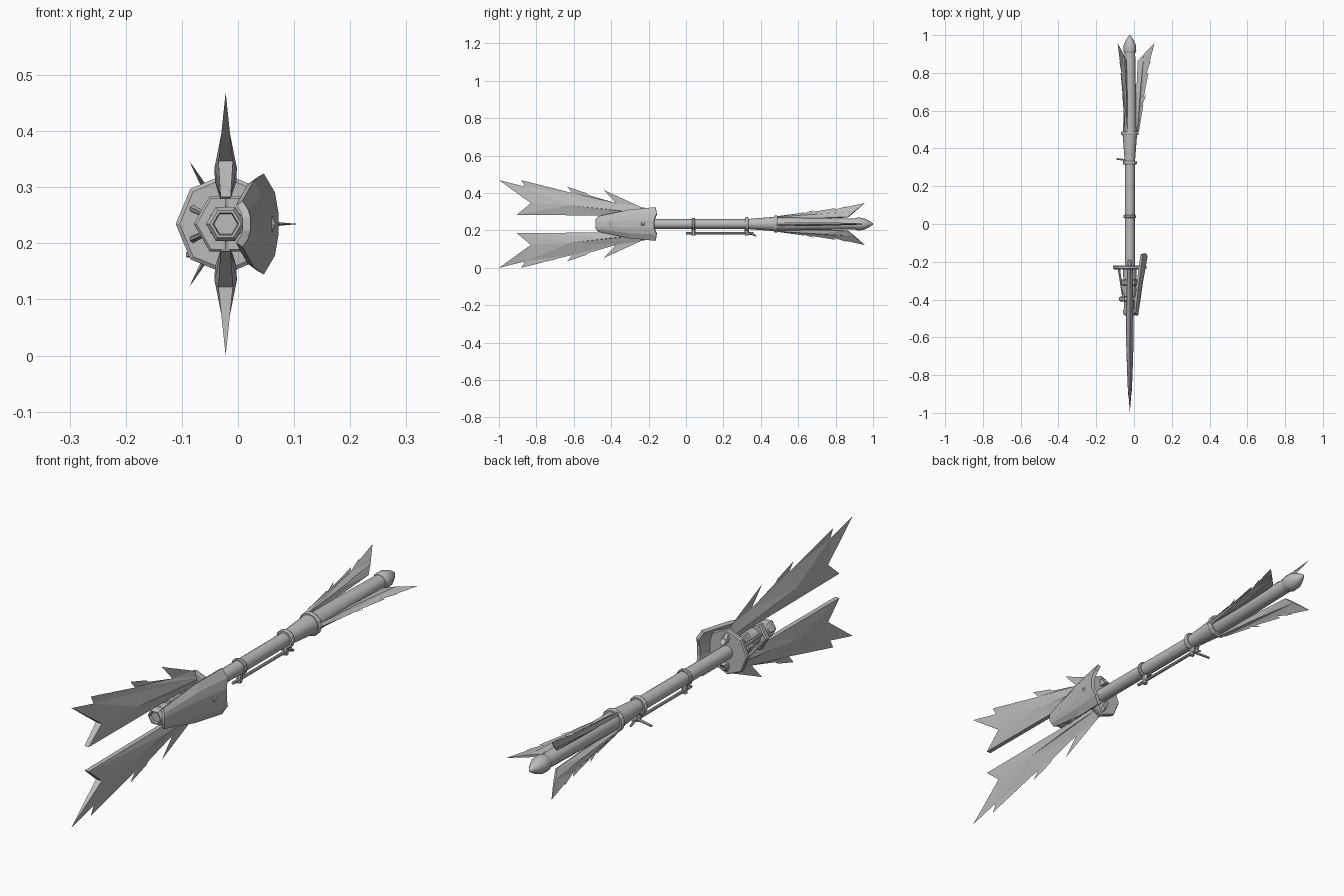
import bpy, bmesh, math
from mathutils import Vector, Matrix

if "Cube" in bpy.data.objects:
    bpy.data.objects.remove(bpy.data.objects["Cube"])

AX, AZ = -0.022, 0.2345          # staff axis
AXIS = Matrix.Translation((AX, 0, AZ))

grey = bpy.data.materials.new("grey metal")
grey.diffuse_color = (0.5, 0.5, 0.5, 1)
grey.use_nodes = True
grey.node_tree.nodes["Principled BSDF"].inputs["Base Color"].default_value = grey.diffuse_color


def finish(name, bm, matrix=AXIS, smooth=False):
    bmesh.ops.recalc_face_normals(bm, faces=bm.faces)
    me = bpy.data.meshes.new(name)
    bm.to_mesh(me)
    bm.free()
    me.materials.append(grey)
    ob = bpy.data.objects.new(name, me)
    bpy.context.collection.objects.link(ob)
    ob.matrix_world = matrix
    if smooth:
        bpy.ops.object.select_all(action='DESELECT')
        ob.select_set(True)
        bpy.context.view_layer.objects.active = ob
        bpy.ops.object.shade_smooth_by_angle(angle=math.radians(35))
    return ob


def lathe(name, profile, sides, smooth=False):
    """Revolve (y, radius) points around the staff axis and cap both ends."""
    bm = bmesh.new()
    rings = []
    for y, r in profile:
        rings.append([bm.verts.new((r * math.cos(i * math.tau / sides), y,
                                    r * math.sin(i * math.tau / sides))) for i in range(sides)])
    for a, b in zip(rings, rings[1:]):
        for i in range(sides):
            j = (i + 1) % sides
            bm.faces.new((a[i], a[j], b[j], b[i]))
    bm.faces.new(rings[0])
    bm.faces.new(rings[-1])
    return finish(name, bm, AXIS, smooth)


def feather(name, outer, ridge, inner, edge, angle):
    """Barbed blade: thin outer edge, thick ridge (y, r, half width), blunt inner edge."""
    bm = bmesh.new()
    o = [bm.verts.new((0, y, r)) for y, r in outer]
    sides = []
    for s in (-1, 1):
        rd = [bm.verts.new((s * t, y, r)) for y, r, t in ridge]
        nn = [bm.verts.new((s * edge, y, r)) for y, r in inner]
        bm.faces.new(o + rd[::-1])
        bm.faces.new(rd + nn[::-1])
        sides.append((rd, nn))
    (rl, nl), (rr, nr) = sides
    for k in (0, -1):
        bm.faces.new((o[k], rl[k], rr[k]))
        bm.faces.new((rl[k], nl[k], nr[k], rr[k]))
    for i in range(len(inner) - 1):
        bm.faces.new((nl[i], nl[i + 1], nr[i + 1], nr[i]))
    bmesh.ops.recalc_face_normals(bm, faces=bm.faces)
    bmesh.ops.triangulate(bm, faces=bm.faces[:], ngon_method='EAR_CLIP')
    return finish(name, bm, AXIS @ Matrix.Rotation(math.radians(angle), 4, 'Y'))


def bar(name, a, b, r1, r2, sides=8):
    """Tapered rod between two points measured from the staff axis."""
    a, b = Vector(a), Vector(b)
    d = b - a
    bm = bmesh.new()
    bmesh.ops.create_cone(bm, cap_ends=True, segments=sides, radius1=r1, radius2=r2, depth=d.length)
    m = Matrix.Translation((a + b) / 2) @ d.to_track_quat('Z', 'Y').to_matrix().to_4x4()
    bmesh.ops.transform(bm, matrix=m, verts=bm.verts)
    return finish(name, bm)


# Shaft, flared grip, tail core and pointed end cap
lathe("shaft", [(-0.46, 0.026), (0.34, 0.026)], 16, True)
lathe("grip", [(0.33, 0.027), (0.47, 0.038)], 16, True)
lathe("tail_core", [(0.47, 0.036), (0.7, 0.032), (0.92, 0.028)], 12, True)
lathe("end_cap", [(0.905, 0.03), (0.915, 0.034), (0.945, 0.033), (0.975, 0.02),
                  (0.993, 0.008), (1.0, 0.003)], 12, True)

# Rings along the shaft
for i, (y, r, w) in enumerate([(0.04, 0.033, 0.016), (0.325, 0.037, 0.018), (0.48, 0.046, 0.02)]):
    lathe(f"shaft_ring_{i}", [(y - w / 2, r - 0.003), (y - w / 4, r),
                              (y + w / 4, r), (y + w / 2, r - 0.003)], 12)

# Octagonal guard disc and six-sided head fittings
lathe("guard_disc", [(-0.24, 0.082), (-0.235, 0.089), (-0.225, 0.089), (-0.22, 0.085)], 8)
lathe("head_band_rear", [(-0.325, 0.045), (-0.32, 0.05), (-0.3, 0.05), (-0.295, 0.045)], 6)
lathe("head_band_front", [(-0.41, 0.052), (-0.405, 0.057), (-0.39, 0.057), (-0.385, 0.052)], 6)
lathe("head_sleeve", [(-0.45, 0.03), (-0.24, 0.036)], 12, True)
lathe("head_nose", [(-0.475, 0.019), (-0.475, 0.021), (-0.485, 0.023), (-0.485, 0.028),
                    (-0.475, 0.035), (-0.455, 0.035), (-0.445, 0.03)], 6)

# Braces from the disc down to the front band
for i, deg in enumerate((25, 155, 205, 335)):
    c, s = math.cos(math.radians(deg)), math.sin(math.radians(deg))
    bar(f"brace_{i}", (0.064 * c, -0.235, 0.064 * s), (0.04 * c, -0.39, 0.04 * s), 0.007, 0.005, 6)

# Big barbed blades above and below the head
blade_outer = [(-1.0, 0.2345), (-0.862, 0.2), (-0.88, 0.234), (-0.757, 0.203), (-0.745, 0.194),
               (-0.752, 0.202), (-0.607, 0.165), (-0.634, 0.198), (-0.535, 0.166), (-0.51, 0.145),
               (-0.522, 0.155), (-0.375, 0.112), (-0.44, 0.182), (-0.25, 0.095), (-0.2, 0.065)]
blade_ridge = [(-0.83, 0.112, 0.013), (-0.62, 0.1, 0.02), (-0.4, 0.075, 0.019), (-0.2, 0.055, 0.012)]
blade_inner = [(-0.906, 0.048), (-0.47, 0.046), (-0.19, 0.04)]
for name, ang in (("upper_blade", 0), ("lower_blade", 180)):
    feather(name, blade_outer, blade_ridge, blade_inner, 0.009, ang)
    # blade mounts on the head
    s = 1 if ang == 0 else -1
    for y in (-0.31, -0.4):
        bar(name + "_mount", (0, y, 0.025 * s), (0, y, 0.065 * s), 0.014, 0.01, 6)

# Three tail feathers
tail_outer = [(0.957, 0.13), (0.85, 0.103), (0.865, 0.112), (0.79, 0.086), (0.8, 0.098),
              (0.665, 0.073), (0.69, 0.088), (0.62, 0.063), (0.635, 0.072), (0.5, 0.05), (0.475, 0.042)]
tail_ridge = [(0.9, 0.075, 0.005), (0.7, 0.055, 0.01), (0.475, 0.038, 0.01)]
tail_inner = [(0.865, 0.042), (0.7, 0.034), (0.475, 0.03)]
for i, ang in enumerate((90, -30, -150)):
    feather(f"tail_feather_{i}", tail_outer, tail_ridge, tail_inner, 0.004, ang)

# Faceted side shield flaring out towards the rear
bm = bmesh.new()
half = [  # y, then (x, half height) for edge, shoulder and centre facets
    [(-0.473, 0.008, 0.041), (-0.48, 0.018, 0.026), (-0.485, 0.022, 0.012)],
    [(-0.3, 0.028, 0.077), (-0.3, 0.044, 0.05), (-0.3, 0.049, 0.02)],
    [(-0.163, 0.046, 0.09), (-0.157, 0.066, 0.056), (-0.172, 0.072, 0.02)]]
rows = []
for st in half:
    pts = [(x, y, z) for y, x, z in st] + [(x, y, -z) for y, x, z in reversed(st)]
    rows.append([bm.verts.new(p) for p in pts])
for a, b in zip(rows, rows[1:]):
    for i in range(5):
        bm.faces.new((a[i], a[i + 1], b[i + 1], b[i]))
bmesh.ops.recalc_face_normals(bm, faces=bm.faces)
if sum(f.normal.x for f in bm.faces) < 0:
    bmesh.ops.reverse_faces(bm, faces=bm.faces)
shield = finish("side_shield", bm, Matrix.Translation((0, 0, AZ)))
if sum(p.normal.x for p in shield.data.polygons) < 0:
    shield.data.flip_normals()
mod = shield.modifiers.new("thickness", 'SOLIDIFY')
mod.thickness, mod.offset = 0.014, -1
bar("shield_arm_front", (0.02, -0.4, 0), (0.05, -0.4, 0), 0.012, 0.012)
bar("shield_arm_rear", (0.02, -0.31, 0), (0.064, -0.31, 0), 0.012, 0.012)

# Slim rod under the shaft with hangers and a small lever
bar("under_rod", (0, 0.0, -0.05), (0, 0.36, -0.05), 0.006, 0.006)
for y in (0.04, 0.325):
    bar("rod_hanger", (0, y, -0.02), (0, y, -0.062), 0.012, 0.01, 6)
bar("lever", (0, 0.335, -0.05), (-0.07, 0.345, -0.055), 0.006, 0.005, 6)
bar("rod_hook", (0, 0.345, -0.05), (0, 0.375, -0.064), 0.006, 0.004, 6)
